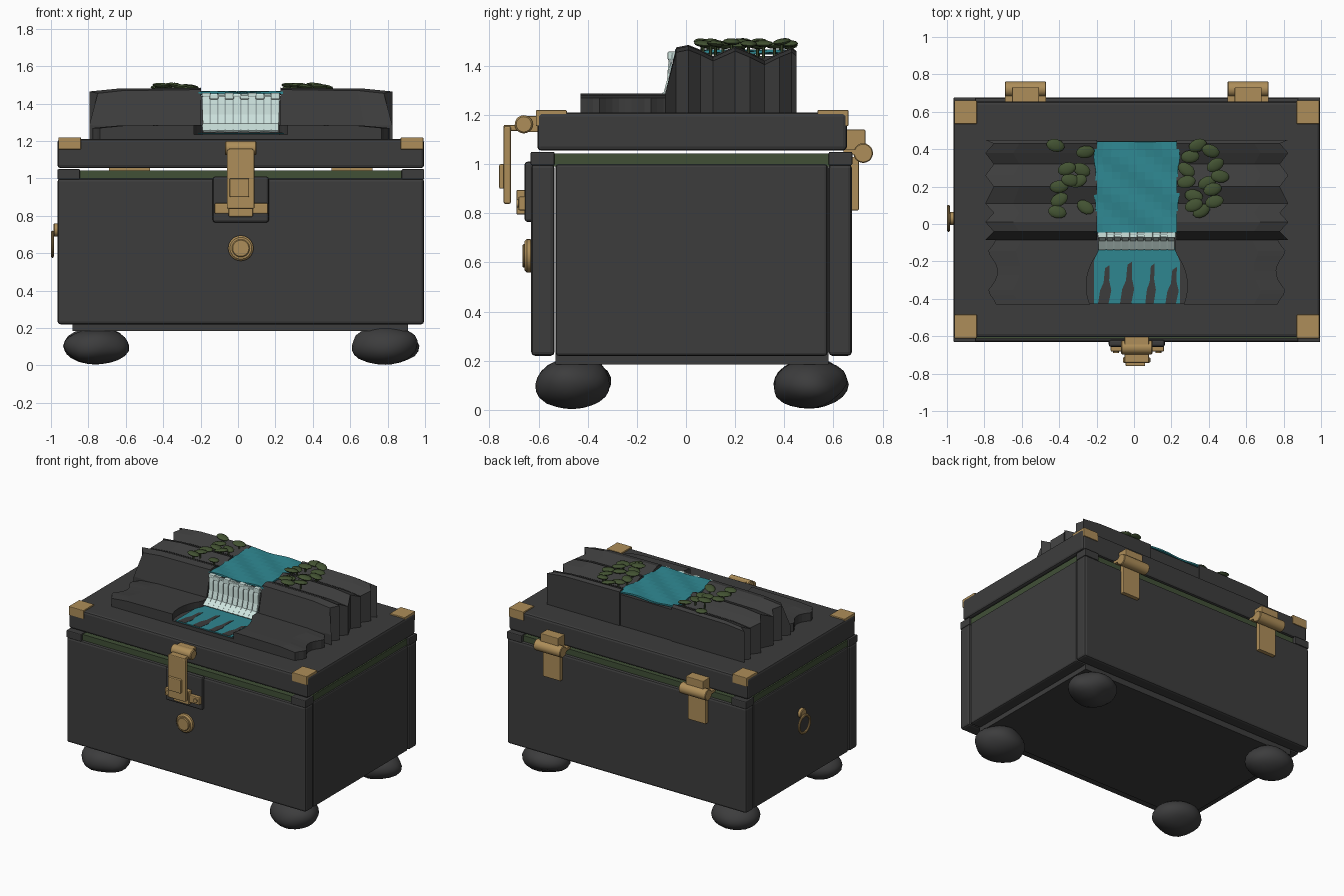
import bpy, bmesh, math, random
from mathutils import Vector

if "Cube" in bpy.data.objects:
    bpy.data.objects.remove(bpy.data.objects["Cube"])

random.seed(4)
CX = 0.015  # middle of the chest


def material(name, rgb):
    m = bpy.data.materials.new(name)
    m.diffuse_color = (*rgb, 1)
    m.use_nodes = True
    m.node_tree.nodes["Principled BSDF"].inputs["Base Color"].default_value = m.diffuse_color
    return m


STONE = material("dark stone", (0.046, 0.046, 0.046))
ROCK = material("foot rock", (0.046, 0.046, 0.047))
GOLD = material("brass", (0.42, 0.27, 0.10))
TEAL = material("teal water", (0.028, 0.24, 0.28))
FOAM = material("white foam", (0.62, 0.78, 0.74))
MIST = material("grey foam", (0.33, 0.42, 0.41))
MOSS = material("moss seal", (0.052, 0.080, 0.037))
LEAF = material("leaf green", (0.055, 0.085, 0.032))


def finish(name, bm, mat, smooth=False):
    bmesh.ops.recalc_face_normals(bm, faces=bm.faces)
    me = bpy.data.meshes.new(name)
    bm.to_mesh(me)
    bm.free()
    me.materials.append(mat)
    ob = bpy.data.objects.new(name, me)
    bpy.context.collection.objects.link(ob)
    if smooth:
        bpy.ops.object.select_all(action='DESELECT')
        ob.select_set(True)
        bpy.context.view_layer.objects.active = ob
        bpy.ops.object.shade_smooth_by_angle(angle=math.radians(35))
    return ob


def box(name, x, y, z, mat, bevel=0.0):
    bm = bmesh.new()
    bmesh.ops.create_cube(bm, size=1)
    for v in bm.verts:
        v.co = Vector([(a + b) / 2 + (b - a) * c for (a, b), c in zip((x, y, z), v.co)])
    if bevel:
        bmesh.ops.bevel(bm, geom=bm.edges[:], offset=bevel, segments=2, affect='EDGES', profile=0.5)
    return finish(name, bm, mat)


def rod(name, center, r, length, axis, mat, sides=20, bevel=0.0):
    bm = bmesh.new()
    bmesh.ops.create_cone(bm, cap_ends=True, segments=sides, radius1=r, radius2=r, depth=length)
    if bevel:
        rims = [e for e in bm.edges if abs(e.verts[0].co.z - e.verts[1].co.z) < 1e-5]
        bmesh.ops.bevel(bm, geom=rims, offset=bevel, segments=1, affect='EDGES')
    ob = finish(name, bm, mat, True)
    ob.rotation_euler = {'x': (0, math.pi / 2, 0), 'y': (math.pi / 2, 0, 0), 'z': (0, 0, 0)}[axis]
    ob.location = center
    return ob


def terrace(name, rows, mat):
    """Solid from rows of (y, outer x, inner x, outer z, inner z) standing on the lid."""
    bm = bmesh.new()
    rings = []
    for y, xo, xi, zo, zi in rows:
        xm = xo + (xi - xo) * 0.25
        pts = [(xo, 1.2), (xo, zo), (xm, zi - 0.005), (xi, zi), (xi, 1.2)]
        rings.append([bm.verts.new((x, y, z)) for x, z in pts])
    for a, b in zip(rings, rings[1:]):
        for i in range(5):
            j = (i + 1) % 5
            bm.faces.new((a[i], a[j], b[j], b[i]))
    bm.faces.new(rings[0])
    bm.faces.new(rings[-1])
    return finish(name, bm, mat)


def sheet(name, fn, nu, nv, mat, thick=0.0):
    """Grid surface from a function of u, v in 0..1."""
    bm = bmesh.new()
    g = [[bm.verts.new(fn(i / nu, j / nv)) for j in range(nv + 1)] for i in range(nu + 1)]
    for i in range(nu):
        for j in range(nv):
            bm.faces.new((g[i][j], g[i + 1][j], g[i + 1][j + 1], g[i][j + 1]))
    ob = finish(name, bm, mat)
    if thick:
        m = ob.modifiers.new("thickness", 'SOLIDIFY')
        m.thickness, m.offset = thick, 0
    return ob


# chest body
X0, X1 = -0.965, 0.995
box("chest_core", (-0.885, 0.91), (-0.53, 0.58), (0.185, 1.0), STONE)
box("front_panel", (X0, X1), (-0.63, -0.535), (0.22, 1.0), STONE, 0.016)
box("back_panel", (X0, X1), (0.58, 0.675), (0.22, 1.0), STONE, 0.016)
box("left_panel", (X0 + 0.004, -0.87), (-0.53, 0.575), (0.22, 1.0), STONE, 0.012)
box("right_panel", (0.9, X1 - 0.004), (-0.53, 0.575), (0.22, 1.0), STONE, 0.012)
box("moss_seal", (-0.95, 0.98), (-0.612, 0.655), (0.99, 1.043), MOSS)
for x in ((X0, -0.845), (0.875, X1)):
    for y in ((-0.632, -0.535), (0.58, 0.677)):
        box("rim_corner", x, y, (0.995, 1.05), STONE, 0.006)

# lid with brass corners
box("lid", (X0, X1), (-0.605, 0.655), (1.055, 1.21), STONE, 0.016)
for x in ((X0 + 0.004, -0.84), (0.87, X1 - 0.004)):
    for y in ((-0.611, -0.485), (0.535, 0.661)):
        box("lid_corner", x, y, (1.155, 1.22), GOLD, 0.004)

# rock feet
for fx in (-0.76, 0.787):
    for fy in (-0.455, 0.505):
        bm = bmesh.new()
        bmesh.ops.create_icosphere(bm, subdivisions=3, radius=1)
        bumps = [(Vector([random.gauss(0, 1) for _ in range(3)]).normalized(),
                  random.uniform(-0.1, 0.1)) for _ in range(16)]
        for v in bm.verts:
            n = v.co.normalized()
            k = 1 + sum(h * max(0, n.dot(d)) ** 8 for d, h in bumps)
            v.co = (fx + n.x * k * 0.175, fy + n.y * k * 0.15, 0.105 + n.z * k * 0.1)
        finish("rock_foot", bm, ROCK, True)

# ridged cliffs and lower ledges on both sides of the stream
RIDGES = [(-0.085, 1.285), (-0.04, 1.475), (0.01, 1.485), (0.06, 1.465), (0.11, 1.44), (0.2, 1.48),
          (0.26, 1.455), (0.32, 1.425), (0.38, 1.455), (0.43, 1.475), (0.45, 1.46)]
for s, side in ((-1, "left"), (1, "right")):
    rows = []
    for i, (y, z) in enumerate(RIDGES):
        reach = 0.81 if i % 2 == 0 else 0.765
        rows.append((y, CX + s * reach, CX + s * 0.213, z - (0.02 if i else 0), z))
    terrace(side + "_cliff", rows, STONE)
    rows = []
    for i in range(15):
        y = -0.43 + 0.365 * i / 14
        zig = 0.80 - 0.055 * abs(math.sin((y + 0.36) * 15))
        d = 0.27 ** 2 - (y + 0.33) ** 2
        inner = max(0.205, math.sqrt(max(d, 0)))
        rows.append((y, CX + s * zig, CX + s * inner, 1.27, 1.287))
    terrace(side + "_ledge", rows, STONE)

# stream bed, upper water and pool
box("stream_bed", (-0.205, 0.235), (-0.045, 0.443), (1.2, 1.44), STONE)
box("pool_bed", (-0.255, 0.285), (-0.428, -0.05), (1.2, 1.236), STONE)
sheet("upper_water", lambda u, v: (
    CX + (u - 0.5) * (0.45 + 0.012 * math.sin(v * 17)), -0.045 + v * 0.485,
    1.456 + 0.005 * math.sin(u * 9 + v * 14)), 10, 12, TEAL, 0.012)
sheet("pool_water", lambda u, v: (
    CX + (u - 0.5) * (0.46 - 0.07 * max(0, v - 0.7) / 0.3), -0.425 + v * 0.32, 1.241), 6, 10, TEAL, 0.006)

# bare rock streaks in the pool
for x, w, tip in ((-0.155, 0.075, -0.22), (-0.035, 0.08, -0.20), (0.09, 0.06, -0.21), (0.205, 0.075, -0.23)):
    bm = bmesh.new()
    shape = [(-0.5, 0), (0.25, 0), (0.45, 0.35), (0.3, 0.6), (0.32, 1), (0, 0.92), (-0.1, 0.55), (-0.35, 0.35)]
    f = bm.faces.new([bm.verts.new((x + a * w, -0.427 + b * (tip + 0.427), 1.2455)) for a, b in shape])
    out = bmesh.ops.extrude_face_region(bm, geom=[f])
    for v in out["geom"]:
        if isinstance(v, bmesh.types.BMVert):
            v.co.z += 0.002
    finish("rock_streak", bm, STONE)

# waterfall curtain, strands and foam
FALL = [(-0.055, 1.452), (-0.062, 1.40), (-0.066, 1.34), (-0.08, 1.29), (-0.13, 1.252)]


def fall(v):
    t = min(v * 4, 3.999)
    a, b = FALL[int(t)], FALL[int(t) + 1]
    k = t - int(t)
    return a[0] + (b[0] - a[0]) * k, a[1] + (b[1] - a[1]) * k


sheet("waterfall_curtain", lambda u, v: (CX + (u - 0.5) * (0.42 - 0.02 * v), *fall(v)), 8, 8, MIST, 0.008)
for i in range(10):
    x = CX + (i - 4.5) * 0.041
    sheet("waterfall_strand", lambda u, v: (
        x + (u - 0.5) * 0.033, fall(v)[0] - 0.008, fall(v)[1] + 0.002), 1, 8, FOAM, 0.006)
    box("crest_foam", (x - 0.024, x + 0.024), (-0.075, -0.035),
        (1.435 - 0.012 * (i % 2), 1.458 - 0.006 * (i % 3)), FOAM, 0.006)
sheet("base_foam", lambda u, v: (
    CX - 0.005 + (u - 0.5) * 0.4, -0.135 + 0.05 * v, 1.256 + 0.035 * v), 8, 2, FOAM, 0.006)

# leaf clusters on short stems
LEFT = [(-0.42, 0.42), (-0.26, 0.385), (-0.36, 0.295), (-0.28, 0.29), (-0.30, 0.23), (-0.34, 0.235),
        (-0.40, 0.2), (-0.4, 0.13), (-0.41, 0.065), (-0.26, 0.09)]
RIGHT = [(0.34, 0.42), (0.41, 0.39), (0.30, 0.36), (0.435, 0.315), (0.28, 0.225), (0.39, 0.22), (0.46, 0.255),
         (0.42, 0.185), (0.32, 0.15), (0.36, 0.07), (0.32, 0.10), (0.28, 0.29), (0.43, 0.12)]
for i, (x, y) in enumerate(LEFT + RIGHT):
    z = 1.482 + 0.008 * (i % 3)
    bm = bmesh.new()
    bmesh.ops.create_uvsphere(bm, u_segments=12, v_segments=6, radius=1)
    for v in bm.verts:
        v.co = (v.co.x * 0.05, v.co.y * 0.034, v.co.z * 0.013)
    ob = finish("leaf", bm, LEAF, True)
    ob.location = (x, y, z)
    ob.rotation_euler = (random.uniform(-.15, .15), random.uniform(-.15, .15), random.uniform(-.6, .6))
    rod("leaf_stem", (x, y, z - 0.03), 0.006, 0.06, 'z', LEAF, 6)

# front latch
box("latch_plate", (-0.135, 0.165), (-0.657, -0.62), (0.765, 1.01), STONE, 0.012)
box("latch_bar", (-0.125, 0.16), (-0.682, -0.65), (0.812, 0.868), GOLD, 0.006)
box("latch_staple", (-0.05, 0.08), (-0.69, -0.65), (0.795, 0.895), GOLD, 0.006)
for x in (-0.095, 0.13):
    rod("latch_rivet", (x, -0.684, 0.84), 0.016, 0.012, 'y', GOLD, 12)
rod("latch_pivot", (CX, -0.66, 1.162), 0.037, 0.17, 'x', GOLD, 20, 0.006)
box("latch_mount", (-0.05, 0.08), (-0.66, -0.6), (1.13, 1.195), GOLD, 0.004)
box("latch_arm", (-0.05, 0.08), (-0.742, -0.65), (1.135, 1.16), GOLD, 0.006)
box("latch_strap", (-0.06, 0.088), (-0.742, -0.712), (0.838, 1.155), GOLD, 0.008)
box("latch_boss", (-0.045, 0.06), (-0.76, -0.735), (0.9, 1.0), GOLD, 0.006)
rod("keyhole_rim", (CX, -0.64, 0.627), 0.068, 0.035, 'y', GOLD, 24, 0.01)
rod("keyhole_knob", (CX, -0.655, 0.627), 0.048, 0.022, 'y', GOLD, 24, 0.005)

# back hinges
for hx in (-0.58, 0.61):
    rod("hinge_barrel", (hx, 0.721, 1.045), 0.04, 0.22, 'x', GOLD, 20, 0.004)
    box("hinge_block", (hx - 0.072, hx + 0.072), (0.64, 0.73), (1.05, 1.14), GOLD, 0.004)
    box("hinge_inner_strap", (hx - 0.11, hx + 0.11), (0.64, 0.715), (1.04, 1.06), GOLD)
    box("hinge_leaf", (hx - 0.072, hx + 0.072), (0.67, 0.703), (0.812, 1.03), GOLD, 0.004)

# pull ring on the left side
rod("ring_mount", (-0.972, 0.03, 0.725), 0.035, 0.03, 'x', GOLD, 16, 0.005)
bm = bmesh.new()
prev = first = None
for i in range(25):
    a = math.tau * i / 24
    if i < 24:
        ring = [bm.verts.new((-0.992 + 0.008 * math.cos(b), 0.03 + (0.063 + 0.01 * math.sin(b)) * math.sin(a),
                              0.648 + (0.063 + 0.01 * math.sin(b)) * math.cos(a)))
                for b in (math.tau * k / 8 for k in range(8))]
    else:
        ring = first
    first = first or ring
    if prev:
        for k in range(8):
            bm.faces.new((prev[k], prev[(k + 1) % 8], ring[(k + 1) % 8], ring[k]))
    prev = ring
finish("pull_ring", bm, GOLD, True)
